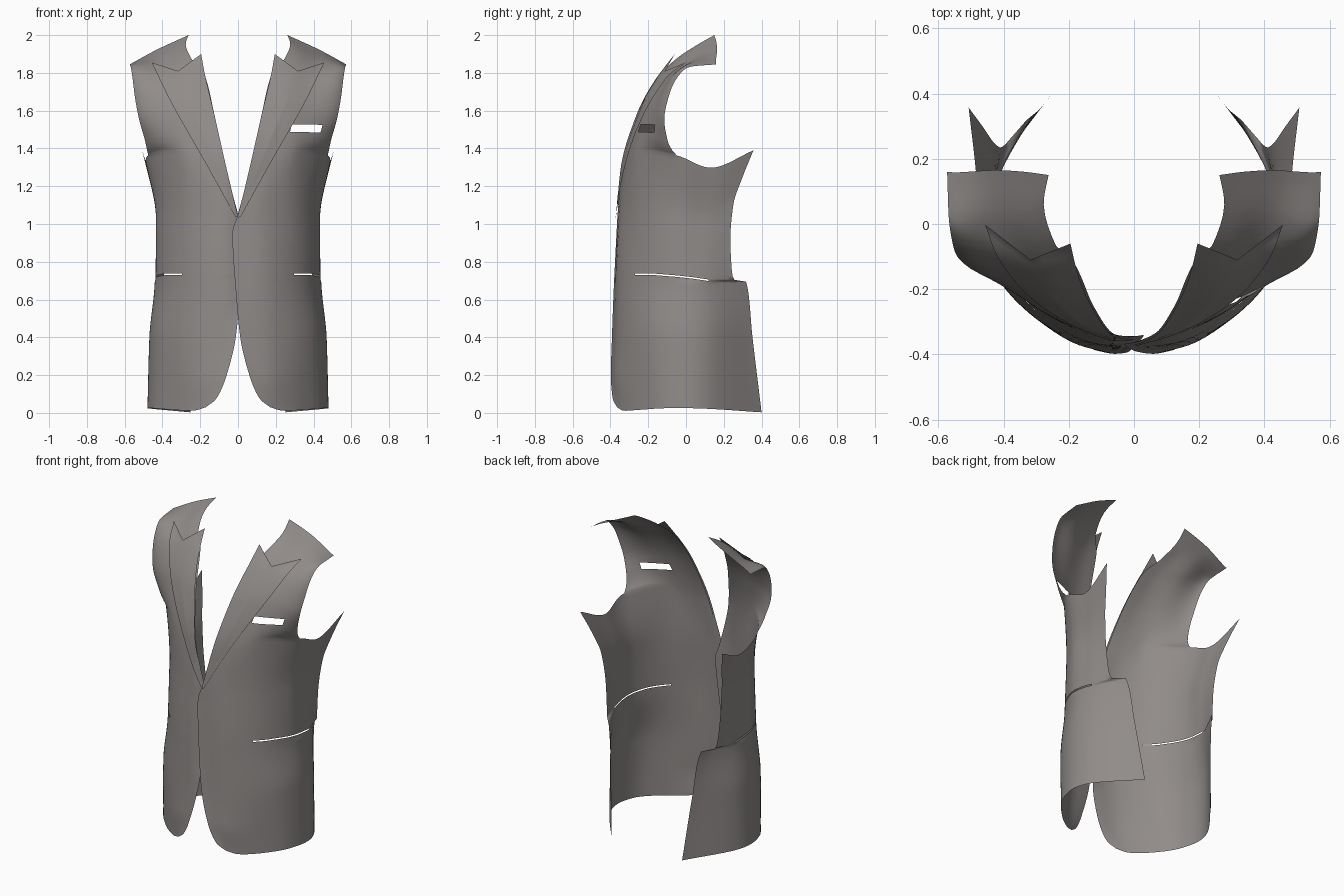
import bpy, bmesh
from mathutils import Vector
from mathutils.bvhtree import BVHTree

if "Cube" in bpy.data.objects:
    bpy.data.objects.remove(bpy.data.objects["Cube"])

cloth = bpy.data.materials.new("warm grey cloth")
cloth.diffuse_color = (0.28, 0.26, 0.252, 1)
cloth.use_nodes = True
cloth.node_tree.nodes["Principled BSDF"].inputs["Base Color"].default_value = cloth.diffuse_color


def curve(keys, t, monotone=True):
    """Cubic through keys [(t, Vector)], without overshoot when monotone."""
    n = len(keys)
    t = min(max(t, keys[0][0]), keys[-1][0])
    i = 0
    while i < n - 2 and t > keys[i + 1][0]:
        i += 1
    d = [(keys[k + 1][1] - keys[k][1]) / (keys[k + 1][0] - keys[k][0]) for k in range(n - 1)]

    def slope(k, c):
        if k == 0 or k == n - 1:
            return d[min(k, n - 2)][c]
        a, b = d[k - 1][c], d[k][c]
        if not monotone:
            return (a + b) / 2
        return 2 * a * b / (a + b) if a * b > 0 else 0.0
    h = keys[i + 1][0] - keys[i][0]
    s = (t - keys[i][0]) / h
    out = []
    for c in range(3):
        p, q = keys[i][1][c], keys[i + 1][1][c]
        out.append((2*s**3 - 3*s*s + 1)*p + (s**3 - 2*s*s + s)*h*slope(i, c)
                   + (3*s*s - 2*s**3)*q + (s**3 - s*s)*h*slope(i + 1, c))
    return Vector(out)


def guide(*rows):
    return [(r[0], Vector(r[1:])) for r in rows]


# Vertical guide curves of the front panel: (height parameter, x, y, z)
front_edge = guide((0, .17, -.365, .03), (.06, .115, -.388, .075), (.2, .06, -.398, .2),
                   (.4, .012, -.392, .4), (.6, -.008, -.385, .6), (.92, -.03, -.368, .95),
                   (1.03, -.004, -.363, 1.04), (1.3, .065, -.335, 1.3), (1.56, .125, -.25, 1.58),
                   (1.78, .18, -.125, 1.8), (1.83, .243, -.06, 1.868), (1.93, .277, .065, 1.952),
                   (2, .262, .15, 2))
inner_front = guide((0, .235, -.33, .012), (.2, .19, -.362, .2), (.7, .15, -.36, .7),
                    (1, .135, -.345, 1.03), (1.3, .19, -.305, 1.33), (1.56, .235, -.238, 1.58),
                    (1.78, .275, -.125, 1.785), (1.9, .325, .01, 1.9), (2, .335, .16, 1.967))
mid_front = guide((0, .325, -.265, .015), (.4, .315, -.278, .4), (.7, .293, -.275, .7),
                  (1, .285, -.265, 1.03), (1.3, .31, -.25, 1.385), (1.56, .345, -.203, 1.58),
                  (1.78, .385, -.095, 1.775), (1.9, .415, .03, 1.868), (2, .42, .165, 1.928))
arm_edge = guide((0, .455, -.1, .025), (.4, .448, -.1, .4), (.7, .42, -.088, .7),
                 (1, .42, -.075, 1.04), (1.3, .475, -.05, 1.363), (1.32, .48, -.07, 1.385),
                 (1.38, .492, -.097, 1.44), (1.56, .525, -.115, 1.56), (1.68, .547, -.09, 1.68),
                 (1.78, .558, -.05, 1.77), (1.9, .568, .02, 1.832), (2, .573, .16, 1.845))
side = guide((0, .46, .11, .022), (.4, .453, .11, .4), (.7, .432, .09, .7), (1, .43, .09, 1.0),
             (1.3, .483, .14, 1.298), (1.56, .56, .05, 1.56), (2, .65, .2, 1.8))
back_edge = guide((0, .252, .4, .003), (.4, .29, .352, .4), (.69, .33, .318, .695),
                  (.705, .385, .255, .705), (.75, .395, .243, .75), (.9, .41, .235, .92),
                  (1.08, .43, .25, 1.1), (1.2, .465, .3, 1.25), (1.3, .507, .357, 1.39))
GUIDES = [(0, front_edge), (.5, inner_front), (1, mid_front), (2, arm_edge), (3, side), (4, back_edge)]

ARMPIT, COLS = 1.3, 40


def grid(bm, rows):
    vs = [[bm.verts.new(p) for p in r] for r in rows]
    for a, b in zip(vs, vs[1:]):
        for j in range(min(len(a), len(b)) - 1):
            bm.faces.new((a[j], a[j + 1], b[j + 1], b[j]))


def cut_slot(bm, poly, axis, keep):
    """Cut a convex hole given in the (axis, z) plane."""
    lines = []
    for (a0, z0), (a1, z1) in zip(poly, poly[1:] + poly[:1]):
        co, no = Vector((0, 0, z0)), Vector((0, 0, a0 - a1))
        co[axis], no[axis] = a0, z1 - z0
        lines.append((co, no))
        bmesh.ops.bisect_plane(bm, geom=bm.verts[:] + bm.edges[:] + bm.faces[:],
                               dist=1e-6, plane_co=co, plane_no=no)
    hole = [f for f in bm.faces if keep(f.calc_center_median())
            and all((f.calc_center_median() - co).dot(no) < 0 for co, no in lines)]
    bmesh.ops.delete(bm, geom=hole, context='FACES')


def finish(bm, name, sign):
    for v in bm.verts:
        if sign < 0:    # this half tucks behind the other at the button line
            ramp = min(1, max(0, (v.co.z - .35) / .2))
            v.co.y += .3 * ramp * max(0, .06 - v.co.x)
            v.co.x *= -1
    bmesh.ops.recalc_face_normals(bm, faces=bm.faces[:])
    if sum(f.normal.y * f.calc_area() for f in bm.faces if f.calc_center_median().y < -.1) > 0:
        bmesh.ops.reverse_faces(bm, faces=bm.faces[:])
    me = bpy.data.meshes.new(name)
    bm.to_mesh(me)
    bm.free()
    ob = bpy.data.objects.new(name, me)
    bpy.context.collection.objects.link(ob)
    me.materials.append(cloth)
    for p in me.polygons:
        p.use_smooth = True


def panel(name, sign):
    bm = bmesh.new()
    ts = sorted([i * .025 for i in range(81)] + [.69, .705, .01, .035, 1.31, 1.34])
    rows = []
    for t in ts:
        section = [(u, curve(g, t)) for u, g in GUIDES]
        # above the armpit the panel stops at the armhole
        n = COLS if t <= ARMPIT + 1e-6 else COLS // 2
        rows.append([curve(section, 4 * j / COLS, False) for j in range(n + 1)])
    grid(bm, rows)
    tree = BVHTree.FromBMesh(bm)
    # hip pocket slit, in short straight pieces
    slit = [(-.27, .735), (-.16, .733), (-.05, .724), (.04, .714), (.12, .702)]
    for (a, za), (b, zb) in zip(slit, slit[1:]):
        cut_slot(bm, [(a, za - .004), (b, zb - .004), (b, zb + .004), (a, za + .004)], 1,
                 lambda c: c.x > .2)
    # breast pocket opening, on one side only
    if sign > 0:
        cut_slot(bm, [(.275, 1.487), (.437, 1.485), (.448, 1.525), (.285, 1.528)], 0,
                 lambda c: c.y < 0)
    finish(bm, name, sign)
    return tree


# Peaked lapel guides: fold line, middle and outer edge
fold = guide((0, -.002, -.37, 1.03), (.3, .062, -.345, 1.3), (.65, .13, -.252, 1.6),
             (.88, .177, -.135, 1.8), (1, .195, -.06, 1.9))
middle = guide((0, .005, -.372, 1.035), (.35, .115, -.335, 1.31), (.75, .245, -.235, 1.62),
               (1, .317, -.11, 1.81))
outer = guide((0, .015, -.372, 1.04), (.35, .17, -.32, 1.32), (.75, .352, -.19, 1.64),
              (1, .457, -.002, 1.855))


def lapel(name, sign, tree):
    bm = bmesh.new()
    rows = []
    for i in range(61):
        a, b, c = (curve(g, i / 60) for g in (fold, middle, outer))
        row = [a.lerp(b, k / 8) for k in range(8)] + [b.lerp(c, k / 8) for k in range(9)]
        for p in row:   # rest on the panel underneath
            hit = tree.ray_cast(Vector((p.x, -2, p.z)), Vector((0, 1, 0)))[0]
            if hit and hit.y < .1:
                p.y = min(p.y, hit.y - .008 - .012 * max(0, p.z - 1.3))
        rows.append(row)
    grid(bm, rows)
    finish(bm, name, sign)


for label, sign in (("left", 1), ("right", -1)):
    surface = panel(label + "_front_panel", sign)
    lapel(label + "_lapel", sign, surface)
